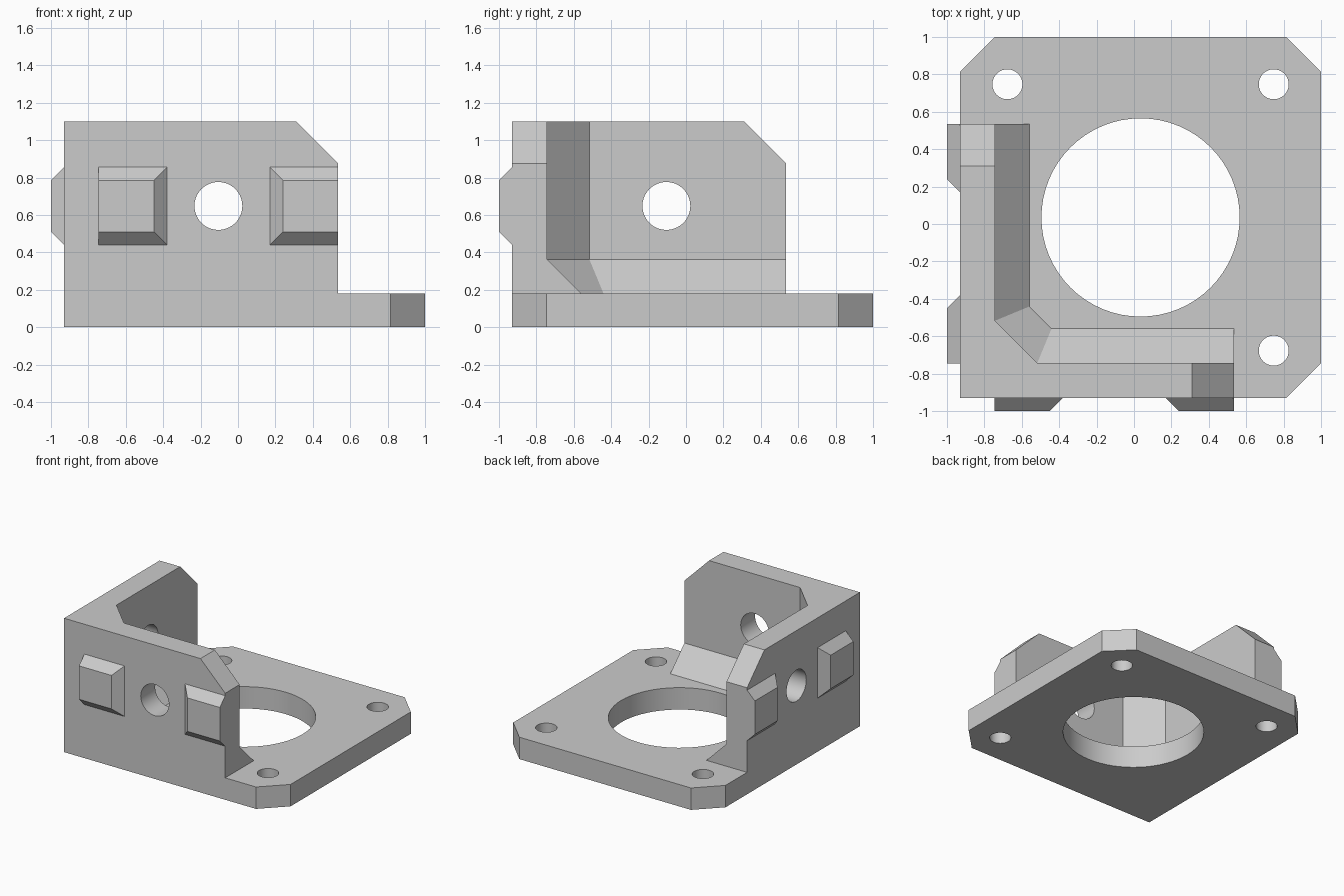
import bpy, bmesh, math
from mathutils import Matrix

cube = bpy.data.objects.get("Cube")
if cube:
    bpy.data.objects.remove(cube, do_unlink=True)

grey = bpy.data.materials.new("plain grey")
grey.use_nodes = True
COLOUR = (0.6, 0.6, 0.6, 1)
grey.diffuse_color = COLOUR
grey.node_tree.nodes["Principled BSDF"].inputs["Base Color"].default_value = COLOUR

LOW, HIGH = -0.93, 1.0               # plate edges
PLATE, TOP, END = 0.18, 1.10, 0.535  # plate height, wall height, wall end
INNER = -0.743                       # inner face of the walls


def finish(bm, name):
    bmesh.ops.recalc_face_normals(bm, faces=bm.faces)
    mesh = bpy.data.meshes.new(name)
    bm.to_mesh(mesh)
    bm.free()
    mesh.materials.append(grey)
    obj = bpy.data.objects.new(name, mesh)
    bpy.context.collection.objects.link(obj)
    return obj


def loft(name, rings, swap=False):
    """Solid through matching rings; swap mirrors it across the x = y plane."""
    bm = bmesh.new()
    loops = [[bm.verts.new((y, x, z) if swap else (x, y, z)) for x, y, z in r] for r in rings]
    n = len(loops[0])
    for a, b in zip(loops, loops[1:]):
        for i in range(n):
            j = (i + 1) % n
            bm.faces.new((a[i], a[j], b[j], b[i]))
    bm.faces.new(loops[0])
    bm.faces.new(loops[-1])
    return finish(bm, name)


def cylinder(name, centre, radius, depth, axis="Z"):
    turn = {"Z": Matrix(), "X": Matrix.Rotation(math.pi / 2, 4, "Y"),
            "Y": Matrix.Rotation(math.pi / 2, 4, "X")}[axis]
    bm = bmesh.new()
    bmesh.ops.create_cone(bm, cap_ends=True, segments=64, radius1=radius, radius2=radius,
                          depth=depth, matrix=Matrix.Translation(centre) @ turn)
    return finish(bm, name)


def combine(target, tool, operation):
    mod = target.modifiers.new(tool.name, "BOOLEAN")
    mod.operation, mod.solver, mod.object = operation, "EXACT", tool
    bpy.context.view_layer.objects.active = target
    bpy.ops.object.modifier_apply(modifier=mod.name)
    bpy.data.objects.remove(tool, do_unlink=True)


def level(points, z):
    return [(x, y, z) for x, y in points]


# Base plate with three clipped corners
c = 0.185
plate = [(LOW, LOW), (HIGH - c, LOW), (HIGH, LOW + c), (HIGH, HIGH - c),
         (HIGH - c, HIGH), (LOW + c, HIGH), (LOW, HIGH - c)]
bracket = loft("motor_bracket", [level(plate, 0), level(plate, PLATE)])

# L-shaped walls with a corner web and a sloped foot along the inside
def footprint(inner, diagonal):
    tip = diagonal - inner
    return [(LOW, LOW), (END, LOW), (END, inner), (tip, inner),
            (inner, tip), (inner, END), (LOW, END)]

foot = 0.183
web = -1.26
wide = footprint(INNER + foot, web + foot * math.sqrt(2))
slim = footprint(INNER, web)
walls = loft("walls", [level(wide, 0), level(wide, PLATE),
                       level(slim, PLATE + foot), level(slim, TOP)])
combine(bracket, walls, "UNION")

for swap in (False, True):
    # Clipped upper end of each wall
    def wedge(y):
        return [(END - 0.325, y, TOP + 0.1), (END + 0.1, y, TOP + 0.1), (END + 0.1, y, 0.775)]
    combine(bracket, loft("wall_clip", [wedge(-1.2), wedge(-0.5)], swap), "DIFFERENCE")

    # Bevelled locating pads, square on their outer side
    for outer, inner, face in ((-0.745, -0.38, -0.45), (END, 0.17, 0.24)):
        def pad(y, edge, low, high):
            return [(outer, y, low), (edge, y, low), (edge, y, high), (outer, y, high)]
        rings = [pad(-0.88, inner, 0.44, 0.855), pad(LOW, inner, 0.44, 0.855),
                 pad(-1.0, face, 0.51, 0.785)]
        combine(bracket, loft("locating_pad", rings, swap), "UNION")

# Wall holes
for axis, x, y in (("Y", -0.105, -0.85), ("X", -0.85, -0.105)):
    combine(bracket, cylinder("wall_hole", (x, y, 0.648), 0.128, 0.5, axis), "DIFFERENCE")

# Central opening and screw holes
mid, reach = 0.035, 0.712
combine(bracket, cylinder("centre_opening", (mid, mid, 0.1), 0.53, 0.6), "DIFFERENCE")
for sx, sy in ((-1, 1), (1, 1), (1, -1)):
    centre = (mid + sx * reach, mid + sy * reach, 0.1)
    combine(bracket, cylinder("screw_hole", centre, 0.08, 0.6), "DIFFERENCE")

# Smooth hole walls, crisp edges
bpy.ops.object.select_all(action="DESELECT")
bracket.select_set(True)
bpy.context.view_layer.objects.active = bracket
bpy.ops.object.shade_smooth_by_angle(angle=math.radians(25))
